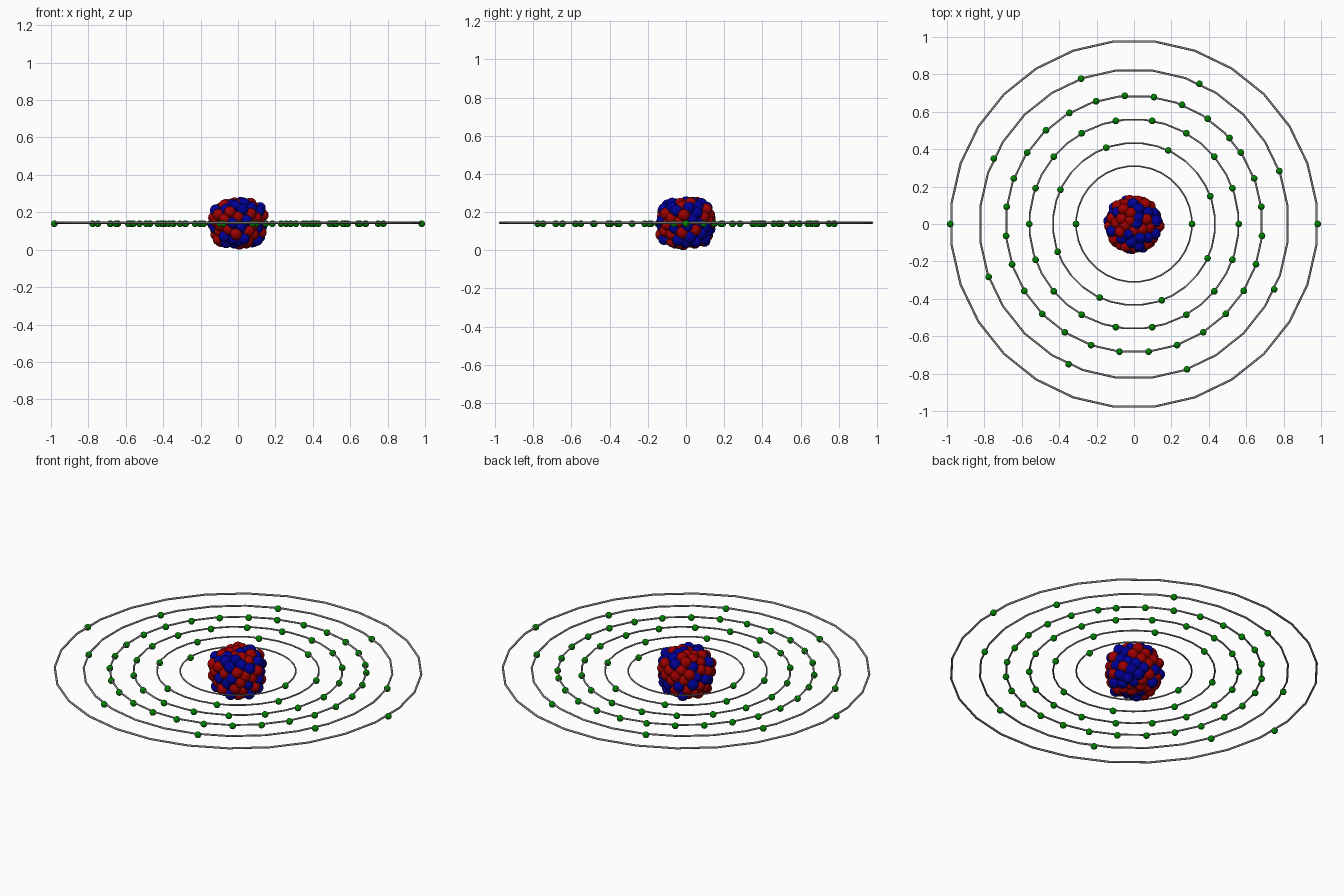
import bpy, bmesh, math, random
from mathutils import Vector, Matrix

random.seed(7)
if "Cube" in bpy.data.objects:
    bpy.data.objects.remove(bpy.data.objects["Cube"], do_unlink=True)

MID = 0.141         # height of the nucleus centre
RING_Z = 0.144      # height of the orbit rings
ELECTRON_Z = 0.139  # height of the electrons


def material(name, rgb):
    m = bpy.data.materials.new(name)
    m.use_nodes = True
    m.diffuse_color = (*rgb, 1)
    m.node_tree.nodes["Principled BSDF"].inputs["Base Color"].default_value = (*rgb, 1)
    return m


RED = material("red", (0.34, 0, 0))
BLUE = material("blue", (0, 0, 0.31))
GREEN = material("green", (0, 0.23, 0))
GREY = material("grey", (0.24, 0.24, 0.24))


def make_object(name, bm, mat):
    mesh = bpy.data.meshes.new(name)
    bm.to_mesh(mesh)
    bm.free()
    mesh.materials.append(mat)
    for p in mesh.polygons:
        p.use_smooth = True
    obj = bpy.data.objects.new(name, mesh)
    bpy.context.collection.objects.link(obj)


def balls(name, centres, radius, mat, segments, rows):
    bm = bmesh.new()
    for c in centres:
        bmesh.ops.create_uvsphere(bm, u_segments=segments, v_segments=rows,
                                  radius=radius, matrix=Matrix.Translation(c))
    make_object(name, bm, mat)


def orbit_ring(name, radius, sides, tube_sides=8):
    # thin round tube swept around a polygon, a little thicker on wide rings
    tube = 0.0038 + 0.002 * radius
    bm = bmesh.new()
    loops = []
    for i in range(sides):
        a = math.tau * (i + 0.5) / sides
        loop = []
        for k in range(tube_sides):
            t = math.tau * k / tube_sides
            r = radius + tube * math.cos(t)
            loop.append(bm.verts.new((r * math.cos(a), r * math.sin(a),
                                      RING_Z + tube * math.sin(t))))
        loops.append(loop)
    for i in range(sides):
        p, q = loops[i], loops[(i + 1) % sides]
        for k in range(tube_sides):
            n = (k + 1) % tube_sides
            bm.faces.new((p[k], q[k], q[n], p[n]))
    bmesh.ops.recalc_face_normals(bm, faces=bm.faces)
    make_object(name, bm, GREY)


def cluster_layer(count, scale, jitter):
    # evenly spread points on a slightly squashed, boxy ball
    points = []
    for i in range(count):
        z = 1 - 2 * (i + 0.5) / count
        r = math.sqrt(1 - z * z)
        a = i * math.pi * (3 - math.sqrt(5))
        size = ((r / 0.136) ** 3.5 + (abs(z) / 0.11) ** 3.5) ** (-1 / 3.5)
        size *= scale * (1 - random.uniform(0, jitter))
        points.append(Vector((r * math.cos(a), r * math.sin(a), z)) * size
                      + Vector((0, 0, MID)))
    return points


# Nucleus: protons and neutrons mixed in layers
nucleons = cluster_layer(100, 1, 0.15) + cluster_layer(46, 0.64, 0.1) + cluster_layer(14, 0.3, 0)
nucleons[0].z = MID + 0.11
nucleons[99].z = MID - 0.11
random.shuffle(nucleons)
half = len(nucleons) // 2
balls("protons", nucleons[:half], 0.031, RED, 20, 14)
balls("neutrons", nucleons[half:], 0.031, BLUE, 20, 14)

# Shells: ring radius, ring sides, electron count, first angle and spacing in degrees
shells = [(0.31, 32, 2, 0, 180), (0.434, 32, 8, 20, 45), (0.56, 32, 18, 0, 20),
          (0.687, 28, 28, 42, 13.03), (0.827, 28, 8, 20, 45), (0.982, 28, 2, 0, 180)]
for number, (radius, sides, count, start, step) in enumerate(shells, 1):
    orbit_ring(f"orbit_ring_{number}", radius, sides)
    angles = [math.radians(start + step * i) for i in range(count)]
    balls(f"electrons_{number}",
          [Vector((radius * math.cos(a), radius * math.sin(a), ELECTRON_Z)) for a in angles],
          0.018, GREEN, 16, 10)
